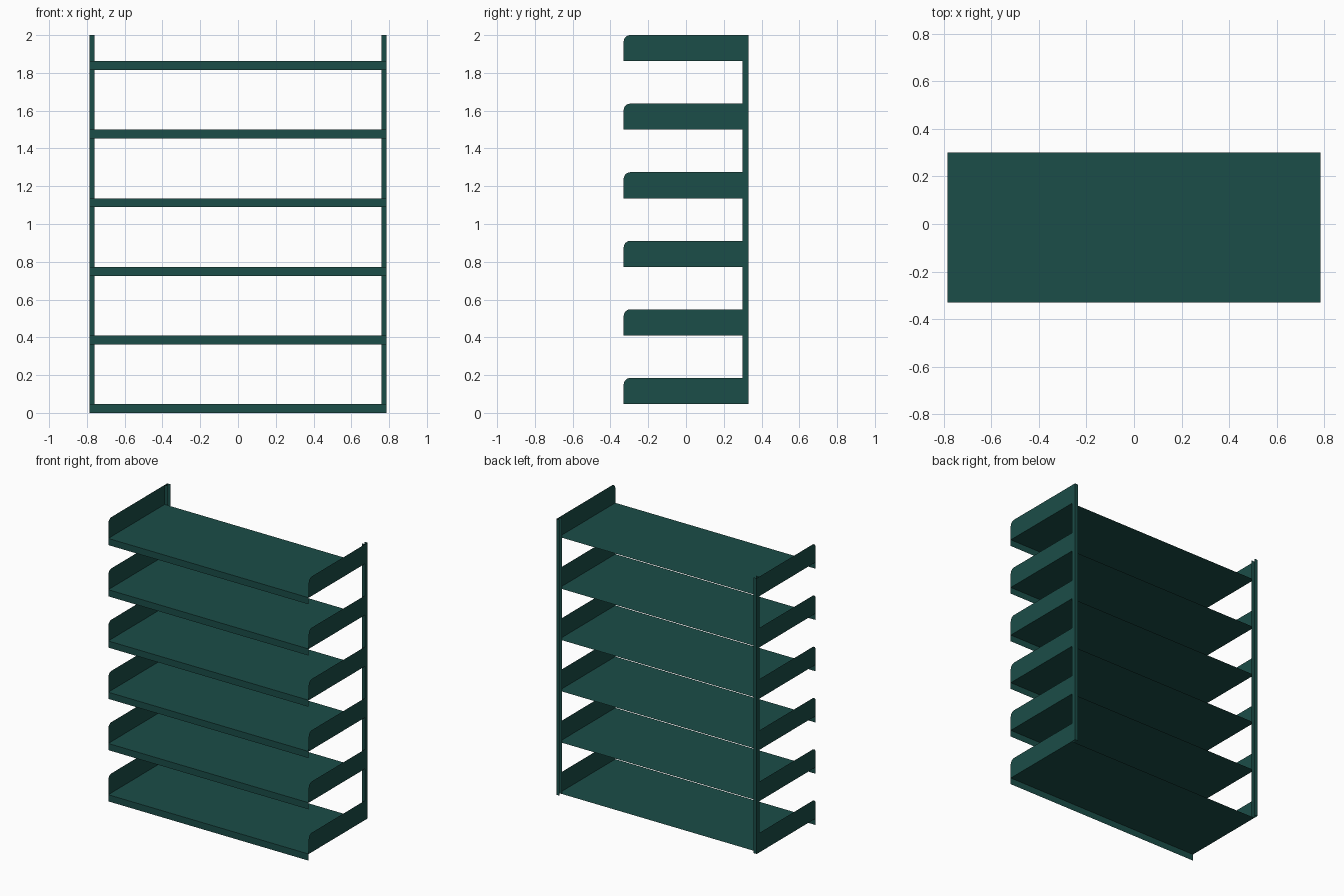
import bpy, bmesh, math

if "Cube" in bpy.data.objects:
    bpy.data.objects.remove(bpy.data.objects["Cube"])

W, YF, YB = 0.785, -0.33, 0.30      # half width, front edge, shelf back edge
POST_Y, POST_W = 0.33, 0.025        # post back face, flange width
LIP, SIDE_H, R = 0.047, 0.138, 0.035
COUNT, STEP = 6, 0.363

mat = bpy.data.materials.new("green_paint")
mat.diffuse_color = (0.011, 0.075, 0.065, 1)
mat.use_nodes = True
mat.node_tree.nodes["Principled BSDF"].inputs["Base Color"].default_value = mat.diffuse_color


def sheet_object(name, polygons):
    """Folded sheet metal: welded flat faces with no thickness."""
    bm = bmesh.new()
    for points in polygons:
        bm.faces.new([bm.verts.new(p) for p in points])
    bmesh.ops.remove_doubles(bm, verts=bm.verts, dist=1e-5)
    mesh = bpy.data.meshes.new(name)
    bm.to_mesh(mesh)
    bm.free()
    mesh.materials.append(mat)
    obj = bpy.data.objects.new(name, mesh)
    bpy.context.collection.objects.link(obj)
    return obj


# Side bracket outline (y, z) with a rounded upper front corner
top = LIP + SIDE_H
outline = [(YF, LIP), (YB, LIP), (YB, top)]
for i in range(7):
    a = math.pi / 2 * (1 + i / 6)
    outline.append((YF + R + R * math.cos(a), top - R + R * math.sin(a)))

right = [(W, y, z) for y, z in outline]
left = [(-W, y, z) for y, z in reversed(outline)]

# Shelf deck and downturned front lip
deck = [(-W, YF, LIP), (W, YF, LIP), (W, YB, LIP), (-W, YB, LIP)]
lip = [(-W, YF, 0), (W, YF, 0), (W, YF, LIP), (-W, YF, LIP)]

for i in range(COUNT):
    shelf = sheet_object(f"shelf_{i + 1}", [deck, lip, right, left])
    shelf.location.z = i * STEP

# Rear posts: U channels open toward the middle
for name, s in (("left_post", -1), ("right_post", 1)):
    path = [(s * (W - POST_W), YB), (s * W, YB), (s * W, POST_Y), (s * (W - POST_W), POST_Y)]
    if s < 0:
        path.reverse()
    sheet_object(name, [[(*a, LIP), (*b, LIP), (*b, 2.0), (*a, 2.0)]
                        for a, b in zip(path, path[1:])])
